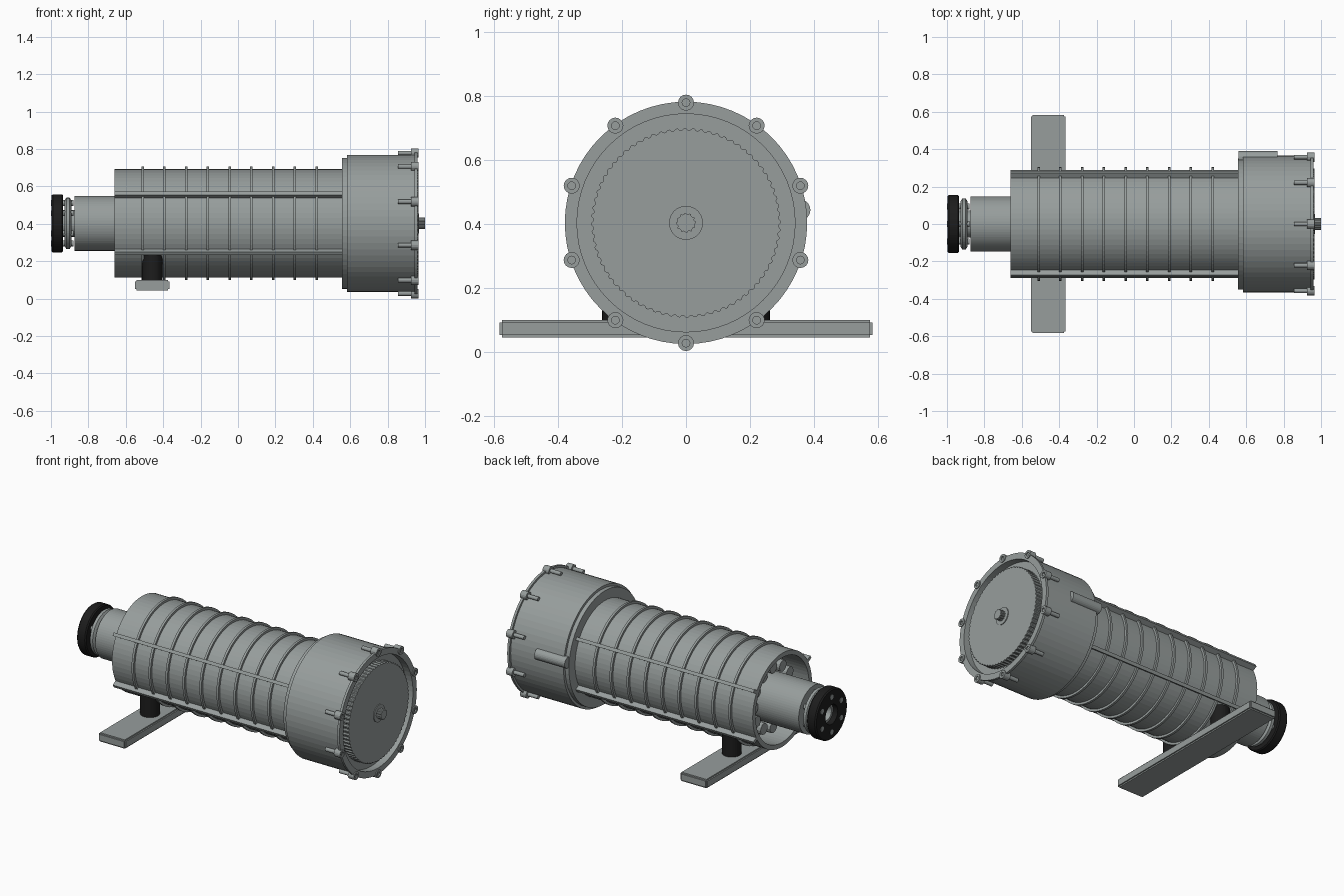
import bpy, bmesh
from math import sin, cos, pi, radians
from mathutils import Matrix, Vector

cube = bpy.data.objects.get("Cube")
if cube:
    bpy.data.objects.remove(cube, do_unlink=True)

AXIS_Z = 0.4025


def make_material(name, colour):
    mat = bpy.data.materials.new(name)
    mat.use_nodes = True
    mat.diffuse_color = colour
    mat.node_tree.nodes["Principled BSDF"].inputs["Base Color"].default_value = colour
    return mat


GREY = make_material("machine grey", (0.31, 0.34, 0.335, 1))
BLACK = make_material("rubber black", (0.012, 0.012, 0.012, 1))


def finish(name, bm, mat):
    bmesh.ops.remove_doubles(bm, verts=bm.verts, dist=1e-5)
    bmesh.ops.recalc_face_normals(bm, faces=bm.faces)
    mesh = bpy.data.meshes.new(name)
    bm.to_mesh(mesh)
    bm.free()
    mesh.materials.append(mat)
    obj = bpy.data.objects.new(name, mesh)
    bpy.context.collection.objects.link(obj)
    return obj


def lathe(name, profile, mat=GREY, seg=64, y=0, z=AXIS_Z, tooth=0):
    """Turn a closed (x, radius) profile about an axis along x; tooth cuts notches."""
    bm = bmesh.new()
    rings = []
    for x, r in profile:
        ring = []
        for i in range(seg):
            a = 2 * pi * i / seg
            rr = r - tooth * (i // 2 % 2) if r else 0
            ring.append(bm.verts.new((x, y + rr * cos(a), z + rr * sin(a))))
        rings.append(ring)
    for k, ring in enumerate(rings):
        after = rings[(k + 1) % len(rings)]
        if profile[k][1] == profile[(k + 1) % len(rings)][1] == 0:
            continue
        for i in range(seg):
            j = (i + 1) % seg
            bm.faces.new((ring[i], ring[j], after[j], after[i]))
    return finish(name, bm, mat)


def rod(name, x0, x1, r, mat=GREY, seg=16, y=0, z=AXIS_Z, tooth=0):
    return lathe(name, [(x0, 0), (x0, r), (x1, r), (x1, 0)], mat, seg, y, z, tooth)


def box(name, centre, size, bevel=0):
    bm = bmesh.new()
    bmesh.ops.create_cube(bm, size=1, matrix=Matrix.Translation(centre) @ Matrix.Diagonal((*size, 1)))
    if bevel:
        bmesh.ops.bevel(bm, geom=bm.edges[:], offset=bevel, segments=2, affect="EDGES")
    return finish(name, bm, GREY)


def around(radius, degrees):
    a = radians(degrees)
    return {"y": radius * cos(a), "z": AXIS_Z + radius * sin(a)}


# Main housing: thick tube, open at the drive end
lathe("housing", [(-0.66, 0.29), (0.57, 0.29), (0.57, 0), (-0.5, 0), (-0.5, 0.262), (-0.66, 0.262)])

# Cooling ribs
for n in range(9):
    x = -0.51 + n * 0.1163
    lathe(f"cooling_rib_{n + 1}", [(x - 0.007, 0.28), (x - 0.007, 0.304), (x + 0.007, 0.304), (x + 0.007, 0.28)])

# Lengthwise rails, set radially on the housing
for n, angle in enumerate((30, 150, 210, 330)):
    rail = box(f"rail_{n + 1}", (-0.05, 0.3, 0), (1.22, 0.044, 0.02))
    rail.data.transform(Matrix.Translation((0, 0, AXIS_Z)) @ Matrix.Rotation(radians(angle), 4, "X"))

# Large end head with recessed face and flange
lathe("end_head", [(0.557, 0.27), (0.557, 0.35), (0.583, 0.35), (0.583, 0.366), (0.945, 0.366),
                   (0.945, 0.379), (0.96, 0.379), (0.96, 0.341), (0.915, 0.341), (0.915, 0.27)])
rod("toothed_disc", 0.9, 0.964, 0.296, seg=288, tooth=0.006)
rod("shaft_collar", 0.96, 0.969, 0.053, seg=32)
rod("splined_shaft", 0.96, 1.0, 0.031, seg=48, tooth=0.004)
rod("side_boss", 0.56, 0.768, 0.034, seg=24, y=0.355, z=0.443)

# Flange bolts
for n in range(10):
    place = around(0.376, 90 + 36 * n)
    rod(f"bolt_shank_{n + 1}", 0.855, 0.93, 0.012, **place)
    x0, x1 = 0.924, 0.966
    lathe(f"bolt_head_{n + 1}", [(x0, 0), (x0, 0.025), (x1, 0.025), (x1, 0.012), (x1 - 0.008, 0.012), (x1 - 0.008, 0)],
          seg=16, **place)

# Drive end: neck, coils inside the opening, coupling
lathe("neck", [(-0.875, 0.06), (-0.875, 0.147), (-0.48, 0.147), (-0.48, 0.06)])
for n in range(12):
    rod(f"coil_{n + 1}", -0.6, -0.49, 0.035, seg=12, **around(0.185, 30 * n))
lathe("coupling_spindle", [(-0.965, 0.045), (-0.965, 0.072), (-0.86, 0.072), (-0.86, 0.045)], seg=32)
lathe("coupling_plate", [(-0.928, 0.06), (-0.928, 0.12), (-0.918, 0.137), (-0.9, 0.137), (-0.89, 0.12), (-0.89, 0.06)])
lathe("coupling_disc", [(-0.998, 0.06), (-0.998, 0.149), (-0.99, 0.155), (-0.942, 0.155), (-0.935, 0.149),
                        (-0.935, 0.06)], BLACK)
for n in range(6):
    rod(f"coupling_bolt_{n + 1}", -1.0, -0.88, 0.016, seg=12, **around(0.108, 60 * n + 30))

# Cross foot and rubber mounts
box("cross_foot", (-0.458, 0, 0.071), (0.186, 1.166, 0.055), 0.008)
for side, label in ((1, "back"), (-1, "front")):
    bm = bmesh.new()
    bmesh.ops.create_cone(bm, cap_ends=True, segments=32, radius1=0.055, radius2=0.055, depth=0.14,
                          matrix=Matrix.Translation(Vector((-0.458, side * 0.207, 0.165))))
    finish(f"rubber_mount_{label}", bm, BLACK)
